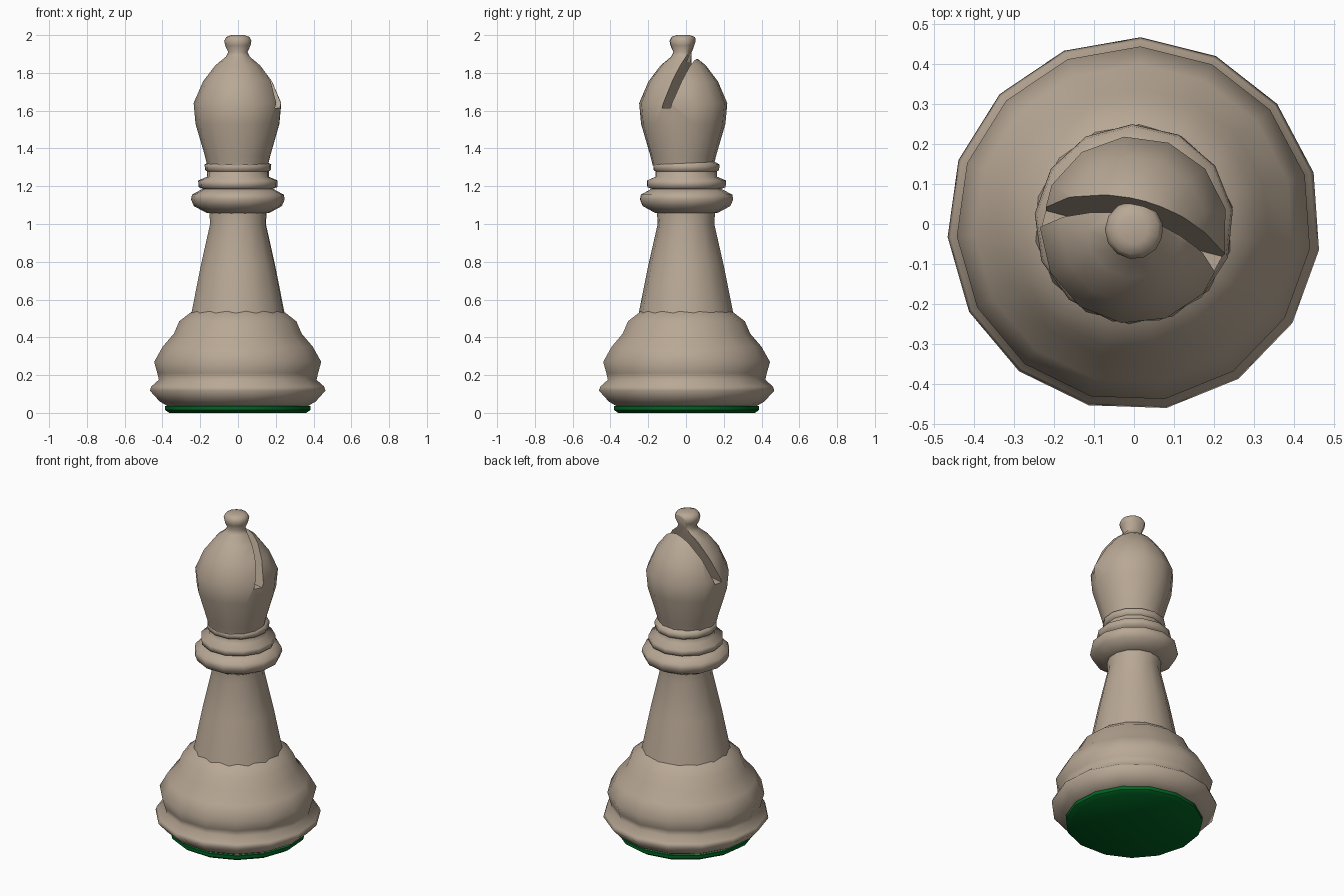
import bpy, bmesh, math
from mathutils import Vector

cube = bpy.data.objects.get("Cube")
if cube:
    bpy.data.objects.remove(cube, do_unlink=True)


def material(name, colour):
    m = bpy.data.materials.new(name)
    m.use_nodes = True
    m.diffuse_color = (*colour, 1)
    m.node_tree.nodes["Principled BSDF"].inputs["Base Color"].default_value = (*colour, 1)
    return m


def make_object(name, bm, mat):
    bmesh.ops.recalc_face_normals(bm, faces=bm.faces)
    mesh = bpy.data.meshes.new(name)
    bm.to_mesh(mesh)
    bm.free()
    mesh.materials.append(mat)
    obj = bpy.data.objects.new(name, mesh)
    bpy.context.collection.objects.link(obj)
    return obj


def turned(name, profile, sides, phase, mat, shift_y=0.0):
    """Closed turned solid from (radius, height) pairs."""
    bm = bmesh.new()
    rings = []
    for r, z in profile:
        angles = [math.radians(phase) + math.tau * i / sides for i in range(sides)]
        rings.append([bm.verts.new((r * math.cos(a), r * math.sin(a) + shift_y, z))
                      for a in angles])
    for low, high in zip(rings, rings[1:]):
        for i in range(sides):
            j = (i + 1) % sides
            bm.faces.new((low[i], low[j], high[j], high[i]))
    bm.faces.new(rings[0][::-1])
    bm.faces.new(rings[-1])
    return make_object(name, bm, mat)


def activate(obj):
    bpy.ops.object.select_all(action='DESELECT')
    obj.select_set(True)
    bpy.context.view_layer.objects.active = obj


wood = material("pale wood", (0.48, 0.39, 0.30))
felt = material("green felt", (0.0, 0.125, 0.016))

# Felt pad under the base
pad = turned("felt_pad", [(0.365, 0), (0.388, 0.016), (0.388, 0.036)], 15, 16, felt)

# Base with flared foot and bulging drum
base = turned("base", [(0.37, 0.034), (0.415, 0.06), (0.468, 0.118), (0.46, 0.14),
                       (0.42, 0.175), (0.428, 0.21), (0.445, 0.27), (0.40, 0.35),
                       (0.34, 0.42), (0.312, 0.485), (0.26, 0.525), (0.20, 0.57)],
              15, 16, wood)

# Tapering shaft
shaft = turned("shaft", [(0.26, 0.48), (0.242, 0.57), (0.20, 0.78), (0.15, 1.0),
                         (0.155, 1.08)], 14, 10, wood)

# Collar and thin rings
collar = turned("collar", [(0.14, 1.055), (0.17, 1.06), (0.235, 1.095), (0.25, 1.13),
                           (0.245, 1.155), (0.19, 1.185), (0.14, 1.19)], 13, 8, wood)
upper_ring = turned("upper_ring", [(0.17, 1.18), (0.21, 1.195), (0.212, 1.23),
                                   (0.165, 1.25), (0.165, 1.29)], 13, 8, wood)
neck_ring = turned("neck_ring", [(0.15, 1.27), (0.175, 1.285), (0.178, 1.315),
                                 (0.15, 1.33)], 13, 8, wood)

# Head with finial, leaning slightly forward
head = turned("head", [(0.163, 1.31), (0.175, 1.36), (0.225, 1.53), (0.235, 1.64),
                       (0.185, 1.755), (0.12, 1.84), (0.065, 1.885), (0.052, 1.91),
                       (0.068, 1.945), (0.073, 1.97), (0.062, 1.99), (0.035, 2.0)],
              13, 13, wood, -0.015)

# Slanted slot through the head, sheared so that it leans back and swings round
bm = bmesh.new()
bmesh.ops.create_cube(bm, size=1)
bmesh.ops.scale(bm, vec=(0.8, 0.052, 0.6), verts=bm.verts)
for v in bm.verts:
    z = v.co.z + 0.3
    v.co = Vector((v.co.x, v.co.y - 0.05 + 0.34 * z - 0.26 * v.co.x, 1.615 + z))
cutter = make_object("slot_cutter", bm, wood)
cutter.hide_render = True
cut = head.modifiers.new("slot", 'BOOLEAN')
cut.operation = 'DIFFERENCE'
cut.solver = 'EXACT'
cut.object = cutter
activate(head)
bpy.ops.object.modifier_apply(modifier=cut.name)
bpy.data.objects.remove(cutter, do_unlink=True)

# Soft turned surfaces; the felt and the slot keep crisp edges
for part, angle in ((pad, 38), (base, 85), (shaft, 60), (collar, 75),
                    (upper_ring, 75), (neck_ring, 75), (head, 60)):
    activate(part)
    bpy.ops.object.shade_smooth_by_angle(angle=math.radians(angle))
